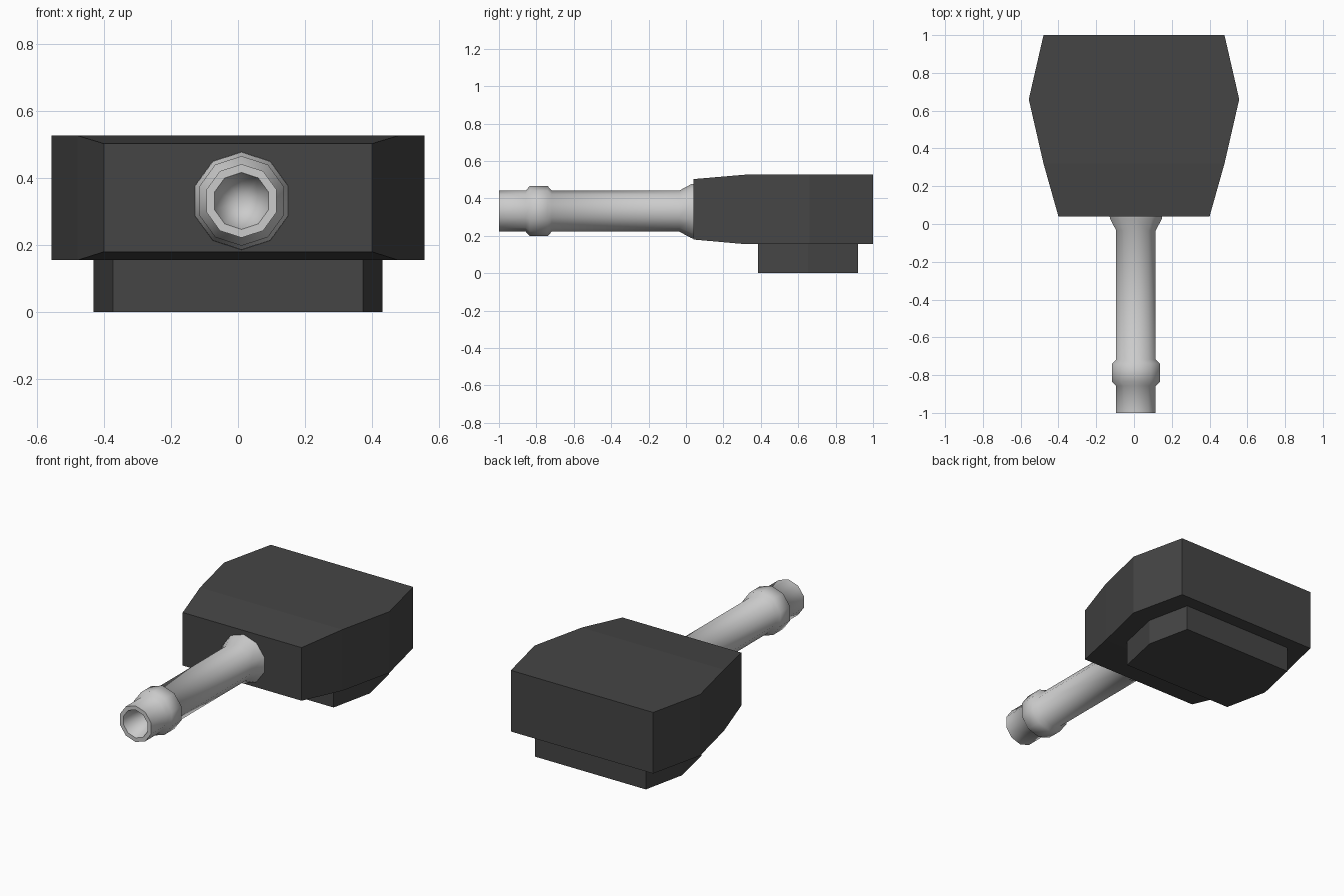
import bpy, bmesh, math

if "Cube" in bpy.data.objects:
    bpy.data.objects.remove(bpy.data.objects["Cube"])

dark = bpy.data.materials.new("dark_plastic")
dark.diffuse_color = (0.06, 0.06, 0.06, 1)
dark.use_nodes = True
dark.node_tree.nodes["Principled BSDF"].inputs["Base Color"].default_value = dark.diffuse_color


def make_object(name, bm, material=None):
    bmesh.ops.recalc_face_normals(bm, faces=bm.faces)
    mesh = bpy.data.meshes.new(name)
    bm.to_mesh(mesh)
    bm.free()
    obj = bpy.data.objects.new(name, mesh)
    bpy.context.collection.objects.link(obj)
    if material:
        mesh.materials.append(material)
    return obj


def loft_block(name, sections):
    """Symmetric block through rectangles given as (y, half_width, z_low, z_high)."""
    bm = bmesh.new()
    rings = [[bm.verts.new(p) for p in ((-w, y, lo), (w, y, lo), (w, y, hi), (-w, y, hi))]
             for y, w, lo, hi in sections]
    for a, b in zip(rings, rings[1:]):
        for i in range(4):
            j = (i + 1) % 4
            bm.faces.new((a[i], a[j], b[j], b[i]))
    bm.faces.new(rings[0])
    bm.faces.new(rings[-1])
    return make_object(name, bm, dark)


def turned_tube(name, profile, tip_y, cx, cz, sides):
    """Lathe (y, radius) pairs about a y axis, ending in a conical point."""
    bm = bmesh.new()
    rings = []
    for y, r in profile:
        angles = [2 * math.pi * i / sides for i in range(sides)]
        rings.append([bm.verts.new((cx + r * math.sin(a), y, cz + r * math.cos(a)))
                      for a in angles])
    for a, b in zip(rings, rings[1:]):
        for i in range(sides):
            j = (i + 1) % sides
            bm.faces.new((a[i], a[j], b[j], b[i]))
    bm.faces.new(rings[0])
    tip = bm.verts.new((cx, tip_y, cz))
    for i in range(sides):
        bm.faces.new((rings[-1][i], rings[-1][(i + 1) % sides], tip))
    return make_object(name, bm)


# Housing: six-sided block, thinner at the front
loft_block("housing", [(0.04, 0.40, 0.18, 0.503), (0.32, 0.479, 0.155, 0.527),
                       (0.66, 0.557, 0.155, 0.527), (1.0, 0.479, 0.155, 0.527)])

# Plug base: smaller six-sided block underneath
loft_block("plug_base", [(0.385, 0.374, 0, 0.155), (0.652, 0.432, 0, 0.155),
                         (0.92, 0.374, 0, 0.155)])

# Hose nozzle: ten-sided, flared at the housing, with a collar and a tapered bore
nozzle = turned_tube("nozzle", [
    (0.045, 0.147), (0.03, 0.145), (-0.035, 0.11),
    (-0.718, 0.11), (-0.74, 0.134), (-0.835, 0.134), (-0.857, 0.11),
    (-1.0, 0.11), (-1.0, 0.085)], -0.75, 0.0105, 0.332, 10)
bpy.ops.object.select_all(action='DESELECT')
nozzle.select_set(True)
bpy.context.view_layer.objects.active = nozzle
bpy.ops.object.shade_smooth_by_angle(angle=math.radians(50))
